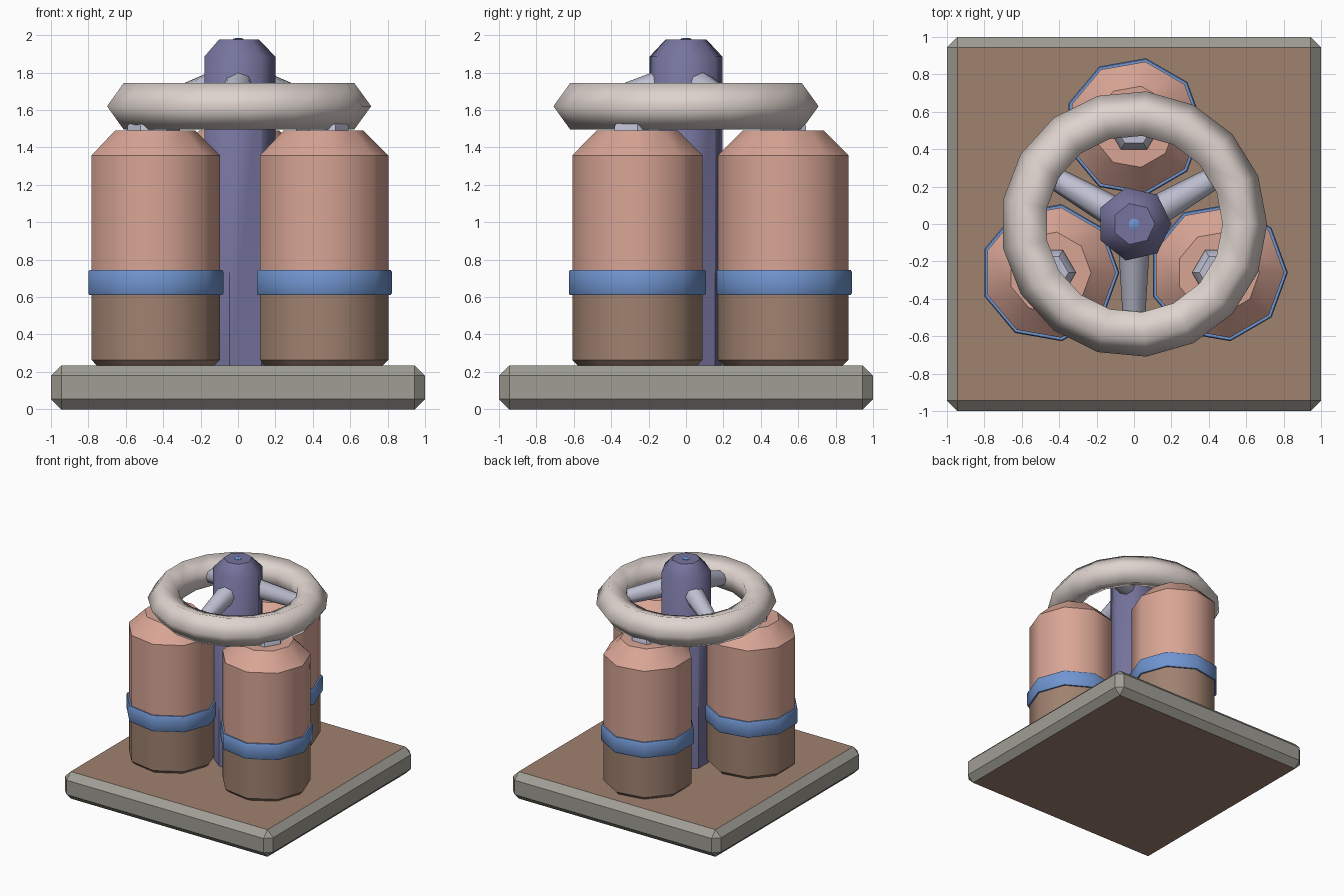
import bpy, bmesh, math
from mathutils import Vector

if "Cube" in bpy.data.objects:
    bpy.data.objects.remove(bpy.data.objects["Cube"])


def mat(name, r, g, b):
    m = bpy.data.materials.new(name)
    lin = [(c / 255 / 12.92 if c < 10 else ((c / 255 + 0.055) / 1.055) ** 2.4) for c in (r, g, b)]
    m.diffuse_color = (*lin, 1)
    m.use_nodes = True
    m.node_tree.nodes["Principled BSDF"].inputs["Base Color"].default_value = m.diffuse_color
    return m


PINK = mat("salmon_pink", 216, 165, 149)
BROWN = mat("brown", 160, 130, 112)
GREY = mat("stone_grey", 160, 158, 149)
BLUE = mat("band_blue", 112, 149, 208)
PURPLE = mat("dusky_purple", 118, 116, 158)
CREAM = mat("wheel_cream", 222, 211, 206)
SILVER = mat("pale_silver", 190, 192, 210)


def finish(name, bm, mats, angle=42):
    bmesh.ops.recalc_face_normals(bm, faces=bm.faces)
    me = bpy.data.meshes.new(name)
    bm.to_mesh(me)
    bm.free()
    ob = bpy.data.objects.new(name, me)
    bpy.context.collection.objects.link(ob)
    for m in mats:
        me.materials.append(m)
    bpy.ops.object.select_all(action='DESELECT')
    ob.select_set(True)
    bpy.context.view_layer.objects.active = ob
    bpy.ops.object.shade_smooth_by_angle(angle=math.radians(angle))
    return ob


def lathe(name, profile, sides, mats, centre=(0, 0), rule=None, closed=False, angle=42):
    """Turn (radius, z) points around a vertical axis."""
    bm = bmesh.new()
    rings = []
    for r, z in profile:
        rings.append([bm.verts.new((centre[0] + r * math.cos(2 * math.pi * i / sides),
                                    centre[1] + r * math.sin(2 * math.pi * i / sides), z))
                      for i in range(sides)])
    pairs = list(zip(rings, rings[1:]))
    if closed:
        pairs.append((rings[-1], rings[0]))
    else:
        bm.faces.new(rings[0])
        bm.faces.new(rings[-1])
    for a, b in pairs:
        for i in range(sides):
            j = (i + 1) % sides
            bm.faces.new((a[i], a[j], b[j], b[i]))
    if rule:
        for f in bm.faces:
            f.material_index = rule(f)
    return finish(name, bm, mats, angle)


# chamfered base plate: grey rim, brown top and bottom
bm = bmesh.new()
bmesh.ops.create_cube(bm, size=1)
for v in bm.verts:
    v.co = Vector((v.co.x * 2, v.co.y * 2, (v.co.z + 0.5) * 0.235))
bmesh.ops.bevel(bm, geom=list(bm.edges), offset=0.055, segments=1, affect='EDGES')
bm.normal_update()
for f in bm.faces:
    f.material_index = 1 if abs(f.normal.z) > 0.95 else 0
finish("base_plate", bm, [GREY, BROWN], 30)

# central column with tapered head and a small blue pin
lathe("centre_column", [(0.2, 0.15), (0.2, 1.885), (0.112, 1.977)], 7, [PURPLE])
lathe("column_pin", [(0.03, 1.95), (0.03, 1.98), (0.015, 1.985)], 7, [BLUE])

# three two-tone barrels with blue bands and silver caps
for n, a in enumerate((90, 210, 330), 1):
    c = (0.52 * math.cos(math.radians(a)), 0.52 * math.sin(math.radians(a)))
    lathe(f"barrel_{n}", [(0.22, 0.13), (0.353, 0.263), (0.353, 0.68), (0.353, 1.358), (0.22, 1.491)],
          9, [PINK, BROWN], c, lambda f: int(f.calc_center_median().z < 0.68))
    lathe(f"barrel_band_{n}", [(0.345, 0.61), (0.366, 0.61), (0.372, 0.62), (0.372, 0.735),
                               (0.366, 0.745), (0.345, 0.745)], 9, [BLUE], c, closed=True)
    lathe(f"barrel_cap_{n}", [(0.14, 1.45), (0.14, 1.515), (0.1, 1.56)], 6, [SILVER], c)

# hand wheel: ring with a five-sided section
section = [(0.58 + 0.132 * math.cos(math.radians(72 * k)),
            1.62 + 0.132 * math.sin(math.radians(72 * k))) for k in range(5)]
lathe("wheel_ring", section, 17, [CREAM], closed=True, angle=80)

# tapered spokes sloping from column down to the ring
for n, a in enumerate((30, 150, 270), 1):
    d = Vector((math.cos(math.radians(a)), math.sin(math.radians(a)), 0))
    p, q = d * 0.1 + Vector((0, 0, 1.74)), d * 0.57 + Vector((0, 0, 1.595))
    bm = bmesh.new()
    bmesh.ops.create_cone(bm, cap_ends=True, segments=8, radius1=0.085, radius2=0.056, depth=(q - p).length)
    m = (q - p).to_track_quat('Z', 'Y').to_matrix().to_4x4()
    m.translation = (p + q) / 2
    bm.transform(m)
    finish(f"wheel_spoke_{n}", bm, [SILVER], 50)
